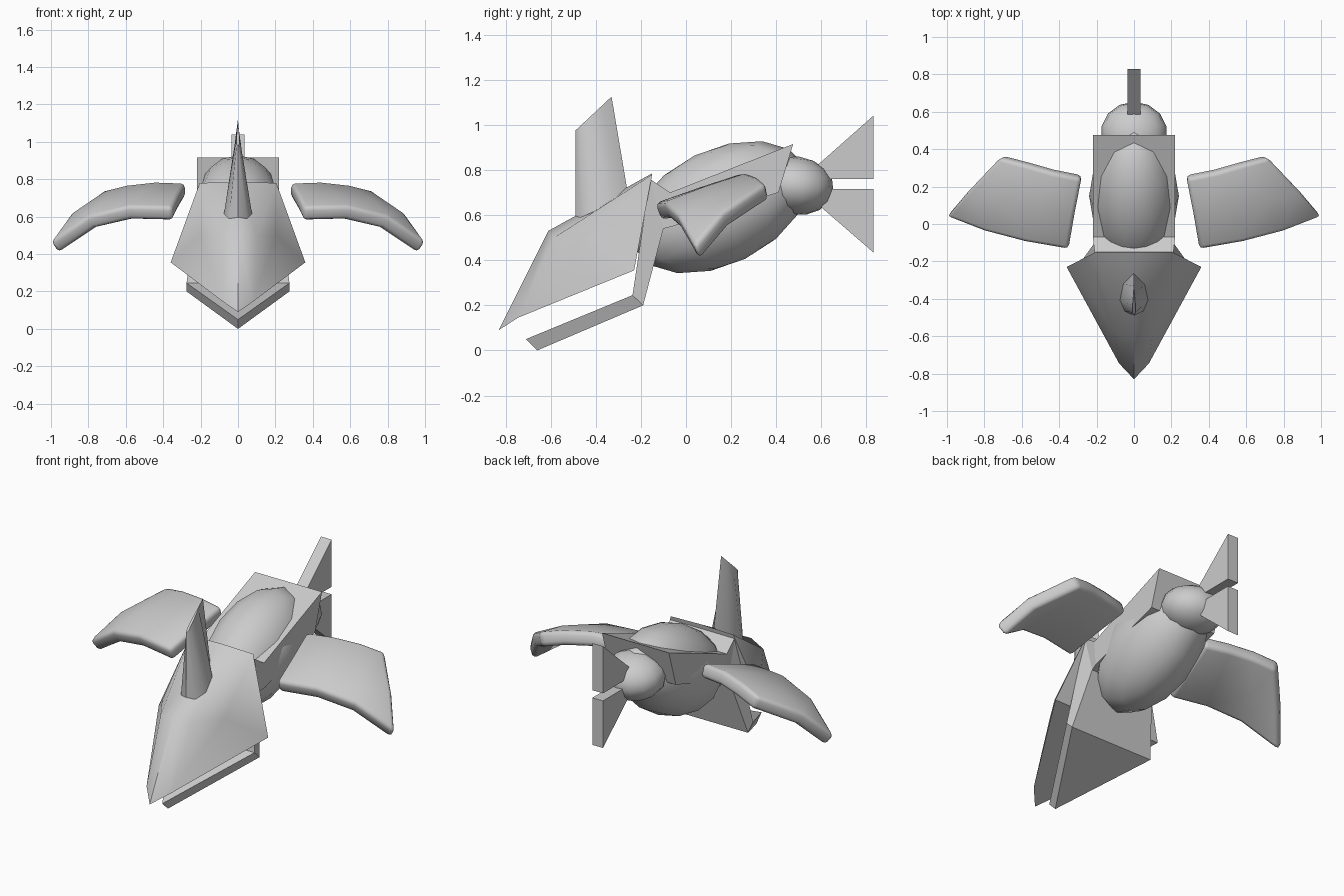
import bpy, bmesh
from math import radians
from mathutils import Vector

if "Cube" in bpy.data.objects:
    bpy.data.objects.remove(bpy.data.objects["Cube"])


def mesh_object(name, verts, faces, smooth=None):
    bm = bmesh.new()
    vs = [bm.verts.new(v) for v in verts]
    for f in faces:
        bm.faces.new([vs[i] for i in f])
    bmesh.ops.remove_doubles(bm, verts=bm.verts, dist=1e-4)
    bmesh.ops.recalc_face_normals(bm, faces=bm.faces)
    me = bpy.data.meshes.new(name)
    bm.to_mesh(me)
    bm.free()
    ob = bpy.data.objects.new(name, me)
    bpy.context.collection.objects.link(ob)
    if smooth:
        shade(ob, smooth)
    return ob


def shade(ob, angle):
    bpy.ops.object.select_all(action='DESELECT')
    ob.select_set(True)
    bpy.context.view_layer.objects.active = ob
    bpy.ops.object.shade_smooth_by_angle(angle=radians(angle))


def loft(name, rings, smooth=None):
    """Skin equal-length rings and cap both ends."""
    n = len(rings[0])
    verts = [p for r in rings for p in r]
    faces = [(k * n + i, k * n + (i + 1) % n, (k + 1) * n + (i + 1) % n, (k + 1) * n + i)
             for k in range(len(rings) - 1) for i in range(n)]
    faces += [tuple(range(n)), tuple(range(len(verts) - n, len(verts)))]
    return mesh_object(name, verts, faces, smooth)


def ellipsoid(name, loc, scale, tilt, segments, rings):
    bpy.ops.mesh.primitive_uv_sphere_add(segments=segments, ring_count=rings, radius=1,
                                         location=loc, rotation=(radians(tilt), 0, 0))
    ob = bpy.context.object
    ob.name = name
    ob.scale = scale
    shade(ob, 60)
    return ob


# Trunk: lower jaw, neck and back as one bent slab (upper y,z, lower y,z, half width)
stations = [(-.71, .05, -.66, 0, .0005), (-.237, .245, -.19, .20, .275)]
loft("lower_jaw", [[(-w, a, b), (w, a, b), (w, c, d), (-w, c, d)]
                   for a, b, c, d, w in stations])
stations = [(-.237, .245, -.19, .20, .275), (-.16, .76, -.10, .54, .21),
            (-.07, .70, -.06, .55, .22), (.475, .915, .41, .70, .22)]
loft("neck_and_back", [[(-w, a, b), (w, a, b), (w, c, d), (-w, c, d)]
                       for a, b, c, d, w in stations])

# Head: wedge with rounded brow and pointed beak
half = [(.36, -.23, .355), (.08, -.745, .145), (.10, -.585, .50), (.205, -.15, .78),
        (.27, -.48, .0)]
half[4] = (.205, -.42, .50)          # cheek bulge
mid = [(0, -.83, .09), (0, -.61, .53), (0, -.15, .785)]
verts = half + [(-x, y, z) for x, y, z in half] + mid
right = [(0, 1, 4), (1, 2, 4), (2, 3, 4), (3, 0, 4), (1, 10, 11, 2), (2, 11, 12, 3)]
swap = lambda i: (i + 5) % 10 if i < 10 else i
faces = right + [tuple(swap(i) for i in f) for f in right]
faces += [(0, 1, 10, 6, 5), (0, 3, 12, 8, 5)]
mesh_object("head", verts, faces, 50)

# Crest: rounded blade narrowing to a sharp slanted top
outline = [(0, 1), (.8, .72), (1, .35), (.65, .1), (0, 0), (-.65, .1), (-1, .35), (-.8, .72)]
bottom = [(.075 * x, -.49 + .235 * t, .58 + .1 * t) for x, t in outline]
top = [(.012 * x * (1 - t), -.49 + .16 * t, .975 + .15 * t) for x, t in outline]
loft("crest", [bottom, top], 40)

# Body and rump
ellipsoid("belly", (0, .15, .635), (.24, .42, .255), 26, 12, 8)
ellipsoid("rump", (0, .485, .73), (.178, .17, .13), -8, 14, 8)

# Tail fins
for name, prof in (("upper_tail_fin", [(.57, .81), (.83, 1.04), (.83, .76), (.57, .76)]),
                   ("lower_tail_fin", [(.57, .66), (.83, .435), (.83, .715), (.57, .715)])):
    loft(name, [[(x, y, z) for y, z in prof] for x in (-.035, .035)])

# Wings: curved sheet with thickness and rounded edges (front, middle, back per station)
sheet = [[(.35, -.125, .615), (.318, .06, .68), (.28, .255, .745)],
         [(.58, -.085, .62), (.51, .10, .69), (.43, .285, .75)],
         [(.785, -.03, .57), (.71, .135, .655), (.57, .325, .735)],
         [(.985, .05, .43), (.88, .175, .58), (.705, .36, .705)]]
quads = [(3 * i + j, 3 * i + j + 1, 3 * i + j + 4, 3 * i + j + 3)
         for i in range(3) for j in range(2)]
for name, s in (("right_wing", 1), ("left_wing", -1)):
    wing = mesh_object(name, [(s * x, y, z) for r in sheet for x, y, z in r], quads)
    solid = wing.modifiers.new("thickness", 'SOLIDIFY')
    solid.thickness, solid.offset = .08, 0
    bevel = wing.modifiers.new("round", 'BEVEL')
    bevel.width, bevel.segments, bevel.angle_limit = .022, 2, radians(50)
    shade(wing, 50)
